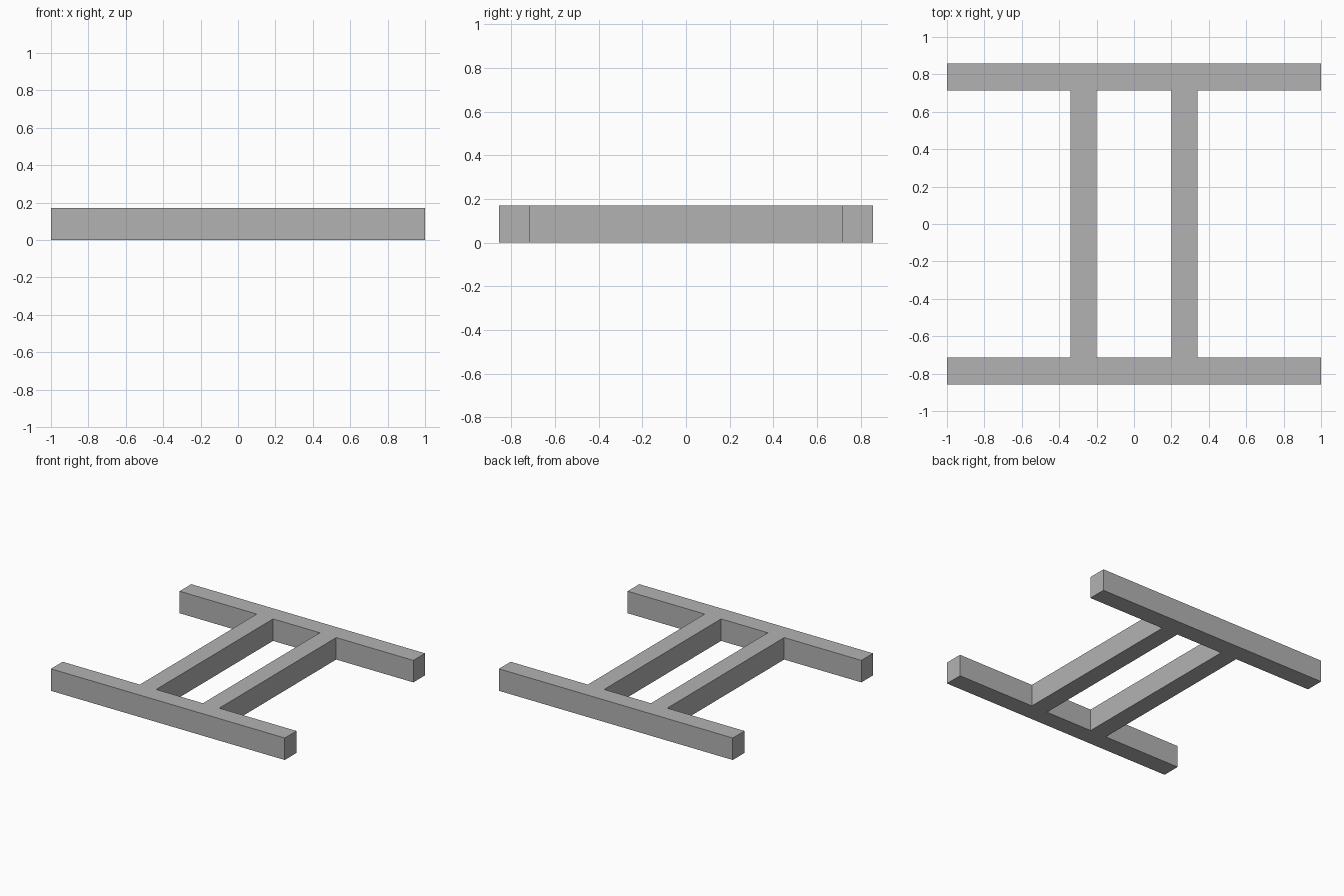
import bpy
import bmesh

cube = bpy.data.objects.get("Cube")
if cube:
    bpy.data.objects.remove(cube, do_unlink=True)

HEIGHT = 0.17
HALF_LENGTH = 1.0                       # crossbar half length
RAIL_IN, RAIL_OUT = 0.2, 0.34           # rail sides in x
BAR_IN, BAR_OUT = 0.714, 0.857          # crossbar sides in y

grey = bpy.data.materials.new("plain grey")
grey.use_nodes = True
colour = (0.45, 0.45, 0.45, 1.0)
grey.diffuse_color = colour
grey.node_tree.nodes["Principled BSDF"].inputs["Base Color"].default_value = colour

# Plan of the fused frame: two crossbars joined by two rails
xs = [-HALF_LENGTH, -RAIL_OUT, -RAIL_IN, RAIL_IN, RAIL_OUT, HALF_LENGTH]
ys = [-BAR_OUT, -BAR_IN, BAR_IN, BAR_OUT]
bm = bmesh.new()
points = [[bm.verts.new((x, y, 0)) for y in ys] for x in xs]
for i in range(len(xs) - 1):
    for j in range(len(ys) - 1):
        is_crossbar = j != 1
        is_rail = i in (1, 3)
        if is_crossbar or is_rail:
            bm.faces.new((points[i][j], points[i + 1][j],
                          points[i + 1][j + 1], points[i][j + 1]))

# Raise the plan into a solid
raised = bmesh.ops.extrude_face_region(bm, geom=bm.faces[:])["geom"]
top = [g for g in raised if isinstance(g, bmesh.types.BMVert)]
bmesh.ops.translate(bm, verts=top, vec=(0, 0, HEIGHT))
bmesh.ops.recalc_face_normals(bm, faces=bm.faces[:])

mesh = bpy.data.meshes.new("frame")
bm.to_mesh(mesh)
bm.free()
mesh.materials.append(grey)
frame = bpy.data.objects.new("frame", mesh)
bpy.context.collection.objects.link(frame)
